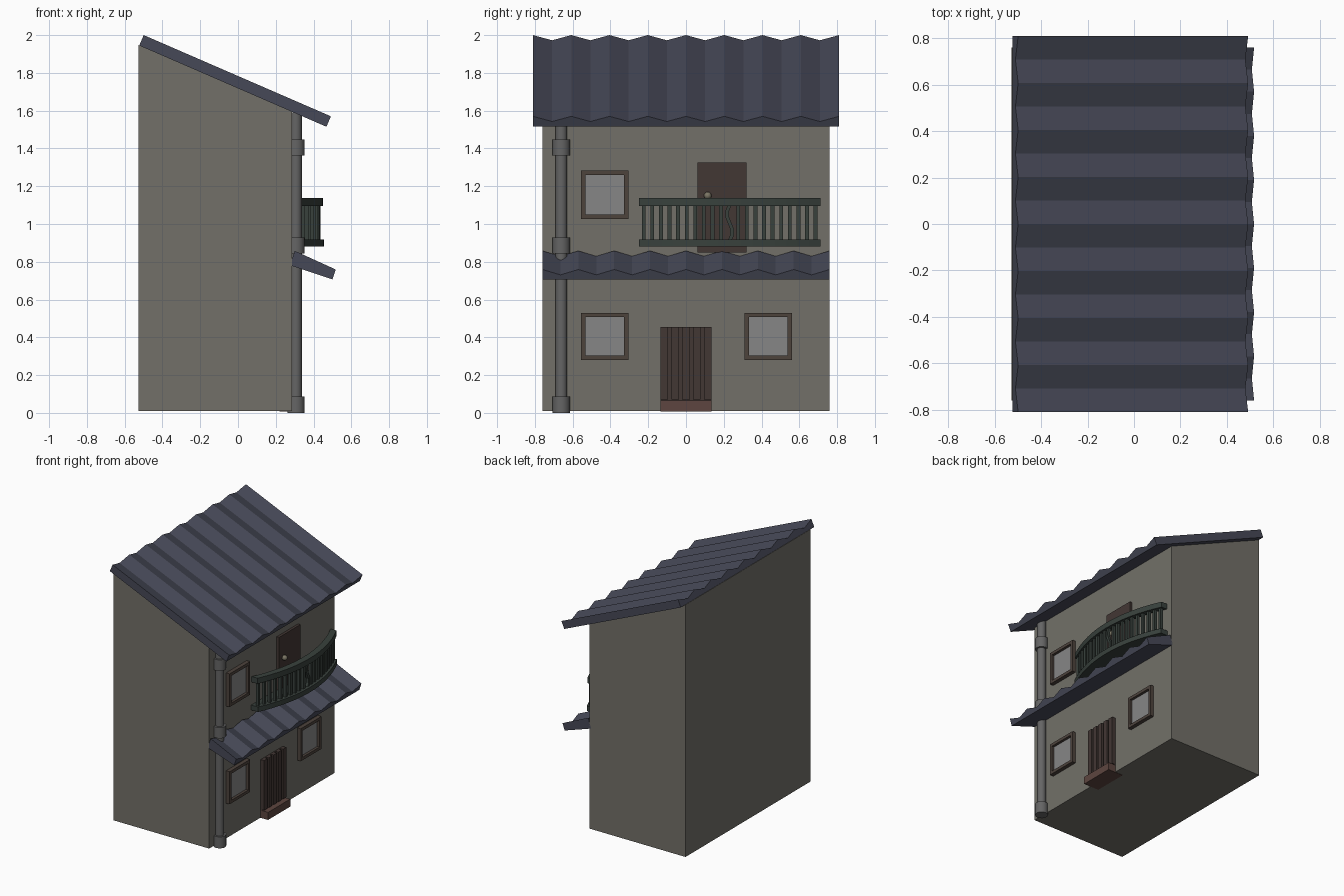
import bpy, bmesh, math
from mathutils import Vector

if "Cube" in bpy.data.objects:
    bpy.data.objects.remove(bpy.data.objects["Cube"])

def mat(name, c):
    m = bpy.data.materials.new(name)
    m.diffuse_color = (*c, 1)
    m.use_nodes = True
    m.node_tree.nodes["Principled BSDF"].inputs["Base Color"].default_value = m.diffuse_color
    return m

WALL = mat("plaster", (0.17, 0.163, 0.14))
ROOF = mat("slate_blue", (0.062, 0.066, 0.095))
WOOD = mat("dark_wood", (0.055, 0.038, 0.034))
FRAME = mat("frame_wood", (0.075, 0.056, 0.046))
GLASS = mat("glass", (0.24, 0.24, 0.24))
RAIL = mat("rail_green", (0.04, 0.053, 0.046))
STEP = mat("brick", (0.11, 0.06, 0.05))
PIPE = mat("pipe_grey", (0.13, 0.13, 0.13))
BRASS = mat("brass", (0.2, 0.18, 0.13))

def finish(name, bm, m):
    bmesh.ops.recalc_face_normals(bm, faces=bm.faces)
    me = bpy.data.meshes.new(name)
    bm.to_mesh(me)
    bm.free()
    ob = bpy.data.objects.new(name, me)
    bpy.context.collection.objects.link(ob)
    me.materials.append(m)
    return ob

def prism(name, profile, offset, m):
    """Extrude a closed 3D profile along an offset."""
    bm = bmesh.new()
    f = bm.faces.new([bm.verts.new(p) for p in profile])
    r = bmesh.ops.extrude_face_region(bm, geom=[f])
    bmesh.ops.translate(bm, vec=offset, verts=[v for v in r["geom"] if isinstance(v, bmesh.types.BMVert)])
    return finish(name, bm, m)

def box(name, x, y, z, m):
    return prism(name, [(x[0], y[0], z[0]), (x[0], y[1], z[0]), (x[0], y[1], z[1]), (x[0], y[0], z[1])],
                 (x[1] - x[0], 0, 0), m)

def sweep(name, rings, m):
    """Join a list of equal cross-sections into a capped solid."""
    bm = bmesh.new()
    vs = [[bm.verts.new(p) for p in r] for r in rings]
    n = len(vs[0])
    for a, b in zip(vs, vs[1:]):
        for i in range(n):
            bm.faces.new((a[i], a[(i + 1) % n], b[(i + 1) % n], b[i]))
    bm.faces.new(vs[0])
    bm.faces.new(vs[-1])
    return finish(name, bm, m)

def corrugated(name, back, front, half, h_back, h_front, drop=0.03, n=16):
    """Sloping slab: flat underside, zigzag ridges on top."""
    d = (Vector(front) - Vector(back)).normalized()
    nx, nz = -d.y, d.x
    rings = []
    for i in range(n + 1):
        y = -half + 2 * half * i / n
        k = drop * (i % 2)
        hb, hf = h_back - k, h_front - k
        rings.append([(back[0], y, back[1]), (front[0], y, front[1]),
                      (front[0] + nx * hf, y, front[1] + nz * hf),
                      (back[0] + nx * hb, y, back[1] + nz * hb)])
    return sweep(name, rings, ROOF)

# House body with sloping top
W = 0.287
prism("house_body", [(-0.528, -0.76, 0.01), (W, -0.76, 0.01), (W, -0.76, 1.598), (-0.528, -0.76, 1.948)],
      (0, 1.52, 0), WALL)

# Roof and awning
corrugated("main_roof", (-0.523, 1.945), (0.468, 1.515), 0.81, 0.06, 0.06)
corrugated("awning", (0.275, 0.782), (0.5, 0.707), 0.76, 0.08, 0.055)

# Windows
def window(name, y0, z0, w=0.25, h=0.25, t=0.023):
    y1, z1, xs = y0 + w, z0 + h, (W - 0.01, W + 0.03)
    box(name + "_glass", (W - 0.01, W + 0.01), (y0 + t, y1 - t), (z0 + t, z1 - t), GLASS)
    box(name + "_sill", xs, (y0, y1), (z0, z0 + t), FRAME)
    box(name + "_head", xs, (y0, y1), (z1 - t, z1), FRAME)
    box(name + "_left_jamb", xs, (y0, y0 + t), (z0 + t, z1 - t), FRAME)
    box(name + "_right_jamb", xs, (y1 - t, y1), (z0 + t, z1 - t), FRAME)

window("lower_left_window", -0.555, 0.28)
window("lower_right_window", 0.31, 0.28)
window("upper_window", -0.555, 1.027, h=0.255)

# Plank door and step
box("lower_door", (W - 0.01, W + 0.01), (-0.135, 0.135), (0.06, 0.455), WOOD)
for i in range(5):
    y = -0.135 + i * 0.0575
    box(f"door_plank_{i}", (W, W + 0.03), (y, y + 0.04), (0.072, 0.455), WOOD)
box("door_step", (0.22, 0.35), (-0.135, 0.135), (0.008, 0.066), STEP)

# Upper door and knob
box("upper_door", (W - 0.01, W + 0.02), (0.06, 0.32), (0.85, 1.325), WOOD)
bpy.ops.mesh.primitive_uv_sphere_add(segments=12, ring_count=8, radius=0.02, location=(W + 0.03, 0.115, 1.15))
knob = bpy.context.object
knob.name = "door_knob"
knob.data.materials.append(BRASS)
bpy.ops.object.shade_smooth()

# Drainpipe with collars
def cylinder(name, r, z0, z1):
    bpy.ops.mesh.primitive_cylinder_add(vertices=16, radius=r, depth=z1 - z0, location=(0.307, -0.66, (z0 + z1) / 2))
    ob = bpy.context.object
    ob.name = name
    ob.data.materials.append(PIPE)
    bpy.ops.object.shade_smooth_by_angle(angle=math.radians(40))

cylinder("drainpipe", 0.031, 0.005, 1.59)
for i, (a, b) in enumerate([(0.0, 0.088), (0.845, 0.928), (1.362, 1.448)]):
    cylinder(f"pipe_collar_{i}", 0.046, a, b)

# Bowed balcony
YC, HALF = 0.231, 0.48

def bow(y, base=0.315, bulge=0.11):
    return base + bulge * (1 - ((y - YC) / HALF) ** 2)

N = 16
ys = [YC - HALF + 2 * HALF * i / N for i in range(N + 1)]
sweep("balcony_top_rail", [[(bow(y) - 0.025, y, 1.095), (bow(y) + 0.025, y, 1.095),
                            (bow(y) + 0.025, y, 1.138), (bow(y) - 0.025, y, 1.138)] for y in ys], RAIL)
sweep("balcony_floor", [[(W - 0.01, y, 0.88), (bow(y) + 0.03, y, 0.88),
                         (bow(y) + 0.03, y, 0.918), (W - 0.01, y, 0.918)] for y in ys], RAIL)

# Balusters, one of them bent
for i in range(21):
    y = YC - 0.455 + i * 0.0455
    bend = 0.015 if i == 10 else 0.0
    rings = []
    for j in range(7):
        z = 0.91 + 0.19 * j / 6
        c = y + bend * math.sin(2 * math.pi * j / 6)
        x = bow(y)
        rings.append([(x + dx * 0.011, c + dy * 0.01, z) for dx, dy in ((-1, -1), (1, -1), (1, 1), (-1, 1))])
    sweep(f"baluster_{i}", rings if bend else [rings[0], rings[-1]], RAIL)
